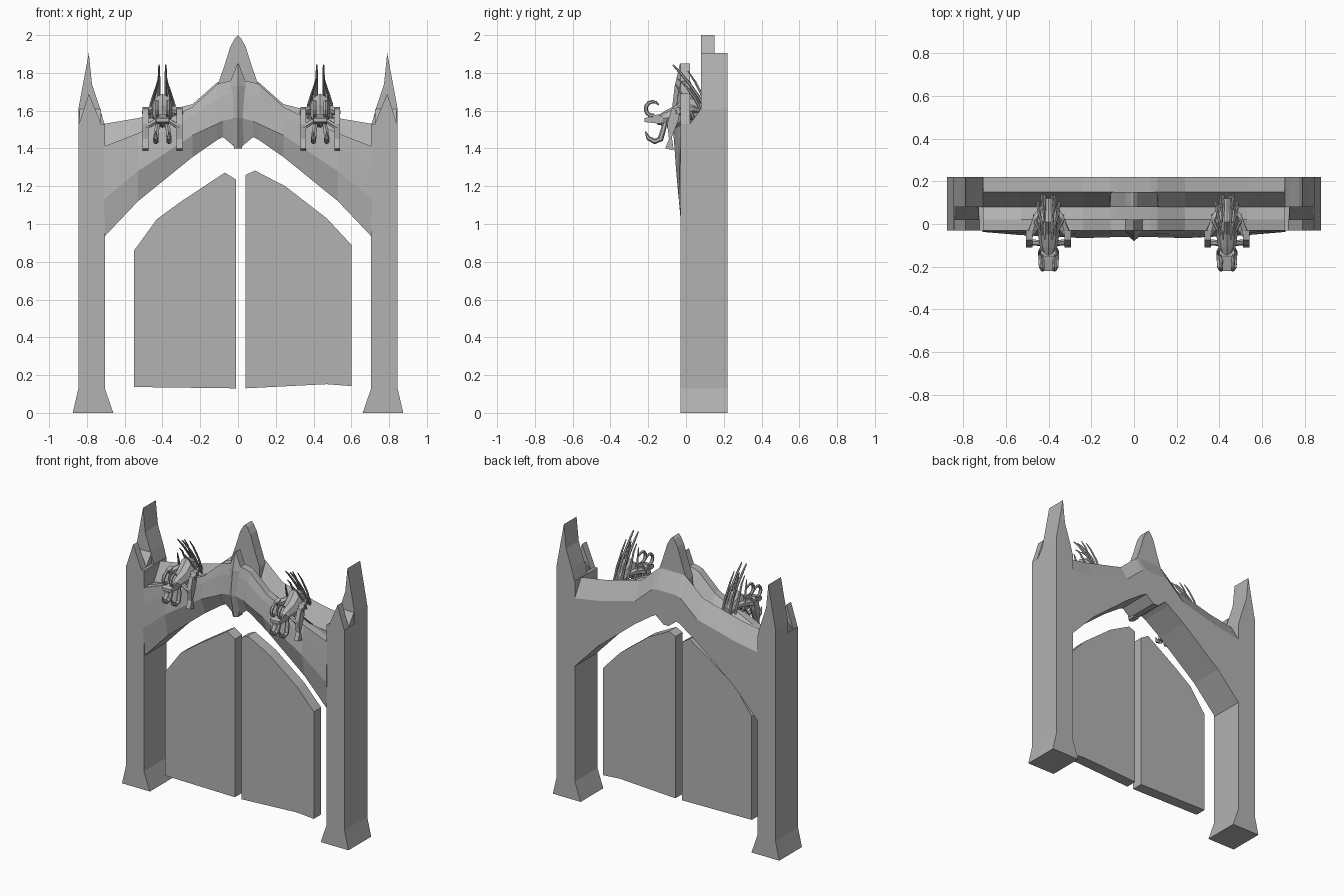
import bpy, bmesh, math
from mathutils import Vector

stone = bpy.data.materials.new("grey stone")
stone.diffuse_color = (0.45, 0.45, 0.45, 1)


def finish(name, bm):
    bmesh.ops.recalc_face_normals(bm, faces=bm.faces)
    me = bpy.data.meshes.new(name)
    bm.to_mesh(me)
    bm.free()
    me.materials.append(stone)
    ob = bpy.data.objects.new(name, me)
    bpy.context.collection.objects.link(ob)
    return ob


def loft(name, sections):
    """Bridge equal-length closed sections and cap both ends."""
    bm = bmesh.new()
    rings = [[bm.verts.new(p) for p in s] for s in sections]
    n = len(rings[0])
    for a, b in zip(rings, rings[1:]):
        for i in range(n):
            j = (i + 1) % n
            bm.faces.new((a[i], a[j], b[j], b[i]))
    bm.faces.new(rings[0])
    bm.faces.new(rings[-1][::-1])
    return finish(name, bm)


def prism(name, pts, y0, y1, s=1):
    """Extrude an (x, z) profile along y."""
    return loft(name, [[(s * x, y, z) for x, z in pts] for y in (y0, y1)])


def plate(name, pts, x0, x1):
    """Extrude a (y, z) profile along x."""
    return loft(name, [[(x, y, z) for y, z in pts] for x in (x0, x1)])


def tube(name, pts, radii, sides=6):
    """Tapered low-poly tube along a path."""
    pts = [Vector(p) for p in pts]
    rings = []
    for i, p in enumerate(pts):
        d = (pts[min(i + 1, len(pts) - 1)] - pts[max(i - 1, 0)]).normalized()
        u = d.cross(Vector((1, 0, 0)))
        if u.length < 0.2:
            u = d.cross(Vector((0, 0, 1)))
        u.normalize()
        v = d.cross(u)
        rings.append([p + radii[i] * (u * math.cos(a) + v * math.sin(a))
                      for a in [2 * math.pi * k / sides for k in range(sides)]])
    return loft(name, rings)


# pillars with flared feet and split spires
for s, side in ((-1, "left"), (1, "right")):
    prism(side + "_pillar", [(.66, 0), (.875, 0), (.845, .13), (.845, 1.53),
                             (.705, 1.53), (.705, .13)], -.03, .22, s)
    prism(side + "_front_spire", [(.845, 1.52), (.79, 1.69), (.765, 1.63),
                                  (.72, 1.52)], -.03, .02, s)
    prism(side + "_rear_spire", [(.845, 1.52), (.845, 1.61), (.79, 1.905), (.773, 1.74),
                                 (.73, 1.61), (.705, 1.52)], .08, .22, s)
    loft(side + "_spire_slope", [[(s * x, .02, 1.5), (s * x, .08, 1.5), (s * x, .08, 1.61),
                                  (s * x, .02, 1.53)] for x in (.725, .84)])

# arched lintel: x, underside, moulding line, front top, rear ridge, moulding y
half = [(.71, .93, 1.13, 1.41, 1.53, -.037), (.53, 1.12, 1.28, 1.48, 1.56, -.052),
        (.24, 1.355, 1.47, 1.62, 1.635, -.066), (.11, 1.445, 1.53, 1.74, 1.75, -.062),
        (.08, 1.46, 1.545, 1.75, 1.76, -.06), (.02, 1.41, 1.56, 1.76, 1.76, -.06)]
stations = [(-r[0],) + r[1:] for r in half] + half[::-1]
loft("arched_lintel", [[(x, .22, zb), (x, -.02, zb), (x, ym, zm), (x, (ym - .03) / 2, (zm + zt) / 2 + .03),
                        (x, -.03, zt), (x, .02, zt), (x, .08, zr - .12), (x, .15, zr), (x, .22, zr - .12)]
                       for x, zb, zm, zt, zr, ym in stations])

# keystone blade and tall rear peak
loft("keystone", [[(-w, .02, z), (-w, -.03, z), (0, y, z), (w, -.03, z), (w, .02, z)]
                  for w, y, z in ((.02, -.045, 1.40), (.06, -.08, 1.56), (.05, -.06, 1.73),
                                  (.003, -.032, 1.85))])
peak = [(.115, 1.6), (.11, 1.73), (.075, 1.83), (.04, 1.94), (.015, 1.985)]
prism("rear_peak", [(-x, z) for x, z in peak] + [(0, 2)] + peak[::-1], .08, .15)

# two door leaves
prism("left_door", [(-.55, .137), (-.01, .13), (-.01, 1.235), (-.07, 1.272), (-.3, 1.12),
                    (-.43, 1.025), (-.55, .86)], -.02, .06)
prism("right_door", [(.04, .13), (.47, .152), (.6, .142), (.6, .89), (.47, 1.03), (.25, 1.2),
                     (.09, 1.283), (.04, 1.26)], -.02, .06)


# perched creature ornaments
def creature(cx, tag):
    # body and head
    loft(tag + "_body", [[(cx + w * math.cos(a), y, z + h * math.sin(a))
                          for a in [math.pi * k / 4 for k in range(8)]]
                         for y, z, w, h in ((-.15, 1.55, .022, .025), (-.11, 1.56, .04, .04),
                                            (-.05, 1.57, .05, .06), (.01, 1.62, .055, .07),
                                            (.06, 1.61, .05, .06), (.12, 1.57, .025, .03))])
    plate(tag + "_snout", [(-.22, 1.54), (-.13, 1.53), (-.12, 1.565), (-.15, 1.58), (-.22, 1.56)],
          cx - .035, cx + .035)
    for s, side in ((-1, "left"), (1, "right")):
        name = tag + "_" + side

        def path(part, pts, radii):
            tube(name + part, [(cx + s * x, y, z) for x, y, z in pts], radii)

        # curled horn above the head, hooked jaw below
        path("_horn", [(.028, -.175 + .038 * math.cos(a), 1.61 + .038 * math.sin(a))
                       for a in [math.radians(-80 - 31 * k) for k in range(9)]],
             [.011] * 6 + [.009, .007, .003])
        path("_jaw", [(.035, -.215, 1.49), (.035, -.2, 1.455), (.035, -.165, 1.437),
                      (.035, -.135, 1.45), (.03, -.12, 1.5), (.02, -.11, 1.54)],
             [.003, .012, .015, .016, .014, .012])
        # folded forelegs
        a, b = sorted((cx + s * .075, cx + s * .105))
        plate(name + "_foreleg", [(-.11, 1.40), (-.065, 1.39), (-.075, 1.46), (-.04, 1.55),
                                  (-.03, 1.62), (-.075, 1.61), (-.10, 1.53), (-.09, 1.45)], a, b)
        path("_shoulder", [(.095, -.06, 1.59), (.07, -.02, 1.60), (.055, .03, 1.61),
                           (.03, .08, 1.6)], [.018, .022, .02, .012])
        path("_brace", [(.09, -.085, 1.51), (.03, -.09, 1.55)], [.014, .014])
        # swept back spines
        path("_spine", [(.018, -.07, 1.843), (.018, -.03, 1.80), (.018, .02, 1.74),
                        (.018, .07, 1.67), (.018, .13, 1.56)], [.004, .007, .008, .008, .008])
        path("_inner_rib", [(.022, -.045, 1.77), (.03, 0, 1.73), (.045, .05, 1.66),
                            (.05, .1, 1.56)], [.003, .006, .007, .007])
        path("_outer_rib", [(.03, -.055, 1.74), (.045, -.025, 1.69), (.062, .01, 1.63),
                            (.065, .04, 1.56)], [.003, .006, .008, .008])
        path("_rear_rib", [(.02, .01, 1.81), (.022, .05, 1.75), (.028, .1, 1.65),
                           (.03, .14, 1.54)], [.003, .006, .007, .007])


creature(-.40, "left_creature")
creature(.435, "right_creature")
